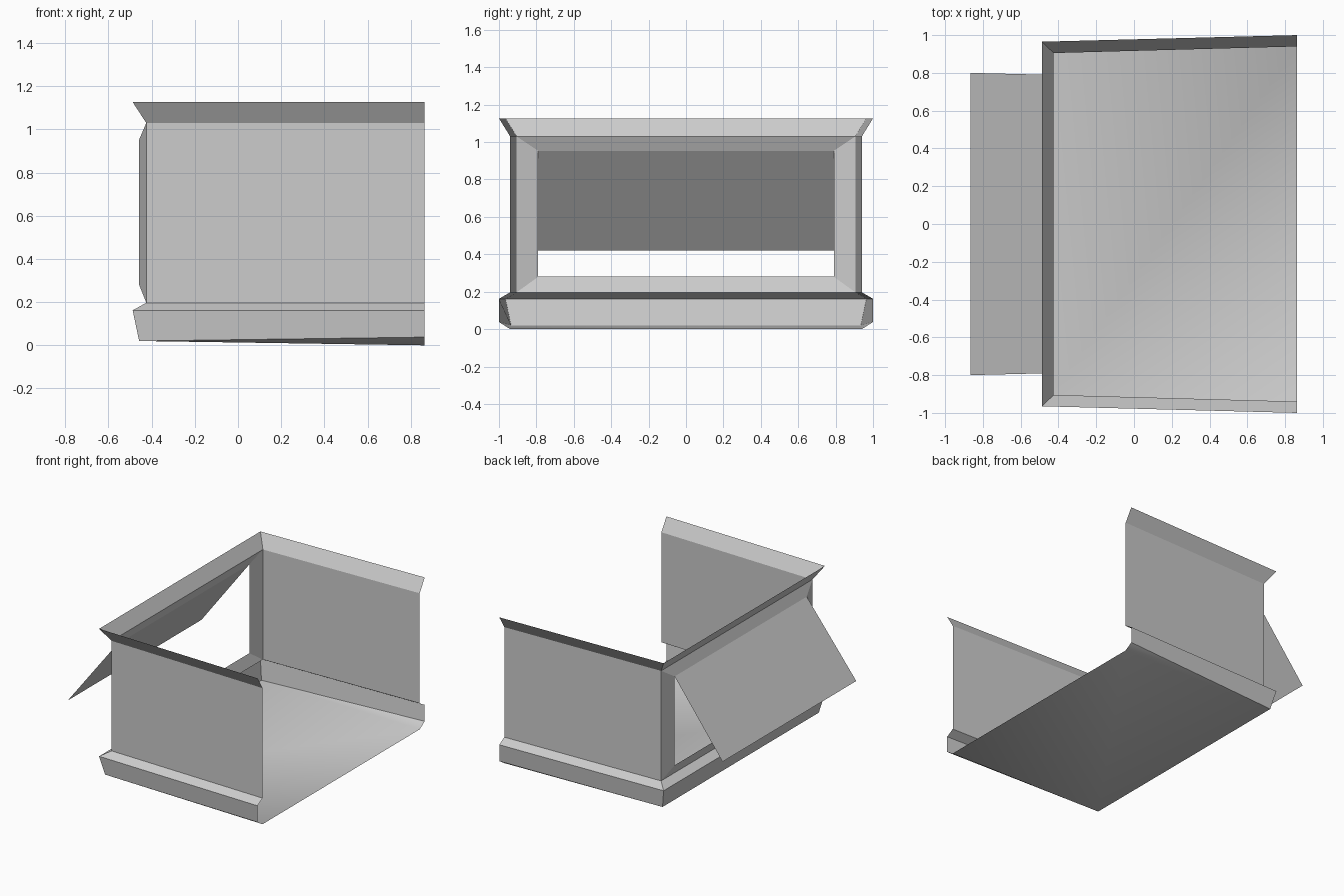
import bpy
import math

if "Cube" in bpy.data.objects:
    bpy.data.objects.remove(bpy.data.objects["Cube"], do_unlink=True)

grey = bpy.data.materials.new("light grey")
grey.use_nodes = True
colour = (0.6, 0.6, 0.6, 1)
grey.diffuse_color = colour
grey.node_tree.nodes["Principled BSDF"].inputs["Base Color"].default_value = colour


def sheet(name, verts, faces, smooth=False):
    mesh = bpy.data.meshes.new(name)
    mesh.from_pydata(verts, [], faces)
    mesh.materials.append(grey)
    obj = bpy.data.objects.new(name, mesh)
    bpy.context.collection.objects.link(obj)
    if smooth:
        bpy.ops.object.select_all(action="DESELECT")
        obj.select_set(True)
        bpy.context.view_layer.objects.active = obj
        bpy.ops.object.shade_smooth_by_angle(angle=math.radians(45))
    return obj


OPEN_X = 0.864


def path(x, y_end, y_open, z, z_open=None):
    """U-shaped run around three sides, open towards +x."""
    zo = z if z_open is None else z_open
    return [(OPEN_X, -y_open, zo), (x, -y_end, z), (x, y_end, z), (OPEN_X, y_open, zo)]


def band(name, upper, lower, sides=(0, 1, 2)):
    faces = [(i, i + 4, i + 5, i + 1) for i in sides]
    return sheet(name, upper + lower, faces)


def rectangle(x, y, low, high):
    return [(x, -y, low), (x, y, low), (x, y, high), (x, -y, high)]


rim_top = path(-0.488, 0.965, 1.0, 1.127)
wall_top = path(-0.425, 0.905, 0.94, 1.03)
wall_base = path(-0.425, 0.905, 0.94, 0.197)
skirt_top = path(-0.488, 0.965, 1.0, 0.162)
skirt_base = path(-0.458, 0.935, 1.0, 0.02, 0.038)

# Flared rim, side walls and stepped skirt
band("flared_rim", rim_top, wall_top)
band("side_walls", wall_top, wall_base, sides=(0, 2))
band("base_ledge", wall_base, skirt_top)
band("base_skirt", skirt_top, skirt_base)

# End wall sloping outward to a window opening
outer = rectangle(-0.425, 0.905, 0.197, 1.03)
inner = rectangle(-0.458, 0.79, 0.28, 0.953)
sheet("window_frame", outer + inner,
      [(i, (i + 1) % 4, (i + 1) % 4 + 4, i + 4) for i in range(4)])

# Open awning hinged along the window top
sheet("awning_flap",
      [(-0.458, -0.79, 0.953), (-0.458, 0.79, 0.953),
       (-0.866, 0.8, 0.42), (-0.866, -0.8, 0.42)],
      [(0, 1, 2, 3)])

# Floor with narrow turned-up edges
lip = [(OPEN_X, -0.94, 0), (OPEN_X, 0.94, 0)]
sheet("floor", skirt_base + lip,
      [(1, 4, 5, 2), (0, 4, 1), (2, 5, 3)], smooth=True)
